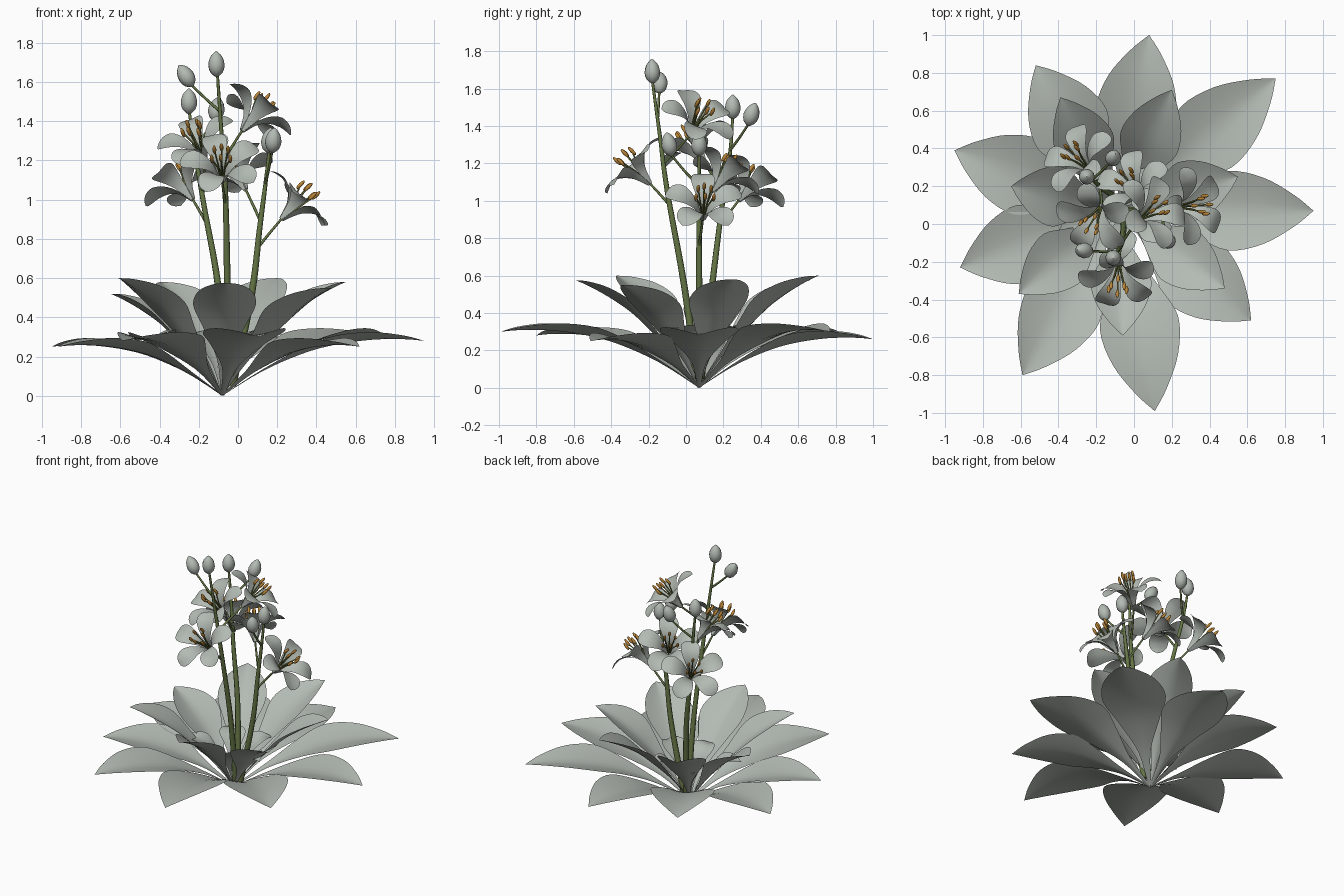
import bpy, bmesh, math
from mathutils import Vector, Matrix

if "Cube" in bpy.data.objects:
    bpy.data.objects.remove(bpy.data.objects["Cube"])

def material(name, rgb):
    m = bpy.data.materials.new(name)
    m.diffuse_color = (*rgb, 1)
    m.use_nodes = True
    m.node_tree.nodes["Principled BSDF"].inputs["Base Color"].default_value = m.diffuse_color
    return m

PALE = material("pale grey green", (0.45, 0.49, 0.45))
OLIVE = material("olive stem", (0.13, 0.18, 0.06))
FILAMENT = material("light olive filament", (0.21, 0.24, 0.07))
ORANGE = material("orange anther", (0.50, 0.24, 0.04))
BASE = Vector((-0.08, 0.07, 0))

def finish(name, bm, mat, matrix):
    me = bpy.data.meshes.new(name)
    bm.transform(matrix)
    bm.to_mesh(me)
    bm.free()
    me.materials.append(mat)
    for p in me.polygons:
        p.use_smooth = True
    ob = bpy.data.objects.new(name, me)
    bpy.context.collection.objects.link(ob)
    return ob

def smooth(points, steps):
    """Catmull-Rom samples through tuples of any length."""
    pts = [points[0]] + list(points) + [points[-1]]
    out = []
    for i in range(1, len(pts) - 2):
        for s in range(steps):
            t = s / steps
            out.append([0.5 * (2*b + (c-a)*t + (2*a-5*b+4*c-d)*t*t + (3*b-a-3*c+d)*t**3)
                        for a, b, c, d in zip(*pts[i-1:i+3])])
    return out + [list(points[-1])]

def add_sheet(bm, rows, lift, turn=0.0, cols=8):
    """Cupped blade: rows of (reach, height, half width), lift raises the edges."""
    rot = Matrix.Rotation(turn, 3, 'Z')
    grid = []
    for r, z, w in rows:
        w = max(w, 0.0005)
        us = [2 * c / cols - 1 for c in range(cols + 1)]
        grid.append([bm.verts.new(rot @ Vector((r, u*w, z + lift*w*abs(u)**1.4))) for u in us])
    for a, b in zip(grid, grid[1:]):
        for c in range(cols):
            bm.faces.new((a[c], b[c], b[c+1], a[c+1]))

def tube(name, path, radii, mat=OLIVE):
    cu = bpy.data.curves.new(name, 'CURVE')
    cu.dimensions = '3D'
    cu.bevel_depth = 1
    cu.bevel_resolution = 2
    cu.use_fill_caps = True
    sp = cu.splines.new('POLY')
    sp.points.add(len(path) - 1)
    for i, (p, co) in enumerate(zip(sp.points, path)):
        p.co = (*co, 1)
        p.radius = radii[0] + (radii[1] - radii[0]) * i / (len(path) - 1)
    cu.materials.append(mat)
    bpy.context.collection.objects.link(bpy.data.objects.new(name, cu))

def aim(pos, direction):
    """Frame whose z follows direction and whose x leans upward."""
    z = Vector(direction).normalized()
    y = z.cross(Vector((0.001, 0, 1))).normalized()
    x = y.cross(z)
    return Matrix.Translation(pos) @ Matrix((x, y, z)).transposed().to_4x4()

# Leaf rosette: three tiers, each leaf reaches to its own tip
WIDTH = [(0, .05), (.2, .19), (.4, .66), (.56, 1), (.74, .84), (.9, .40), (1, 0)]

def leaf_tier(name, tips, heights, half, lift):
    for x, y, tip_z in tips:
        d = Vector((x, y, 0)) - BASE
        rows = smooth([(t * d.length, h * tip_z, w * half)
                       for (t, w), h in zip(WIDTH, heights)], 4)
        bm = bmesh.new()
        add_sheet(bm, rows, lift)
        finish(name, bm, PALE, Matrix.Translation(BASE)
               @ Matrix.Rotation(math.atan2(d.y, d.x), 4, 'Z'))

leaf_tier("outer_leaf", [(.08, 1, .26), (.75, .77, .3), (.95, .07, .28), (.62, -.51, .25),
                         (.11, -.99, .30), (-.59, -.80, .28), (-.92, -.23, .25),
                         (-.95, .39, .25), (-.52, .84, .28)],
          (0, .45, .77, .93, 1.02, 1.03, 1), .21, .22)
leaf_tier("middle_leaf", [(-.39, .67, .58), (.20, .71, .60), (.55, .25, .58), (.48, -.34, .55),
                          (-.06, -.59, .575), (-.61, -.37, .60), (-.65, .20, .52)],
          (0, .30, .54, .71, .85, .95, 1), .16, .35)
leaf_tier("inner_leaf", [(-.08 + r * math.cos(math.radians(a)), .07 + r * math.sin(math.radians(a)), .31)
                         for a, r in ((201, .35), (273, .26), (335, .33), (57, .27), (129, .27))],
          (0, .47, .80, .97, 1.04, 1.03, 1), .085, .2)

# Three flower stems
STEMS = {
    "a": [(-.06, .08, .05), (-.10, .14, .55), (-.17, .19, .95), (-.22, .235, 1.25), (-.25, .25, 1.46)],
    "b": [(-.06, .06, .05), (-.055, -.01, .55), (-.065, -.10, 1.05), (-.085, -.14, 1.35), (-.105, -.18, 1.64)],
    "c": [(-.03, .07, .05), (.07, .07, .52), (.11, .07, .85), (.14, .07, 1.08), (.16, .07, 1.26)],
}
for pts in STEMS.values():
    tube("flower_stem", smooth(pts, 5), (.021, .007))

def branch(start, end, direction):
    s, e, d = Vector(start), Vector(end), Vector(direction).normalized()
    k = (e - s).length * .3
    tube("flower_branch", smooth([s, (s + e) / 2 - d * k * .15, e], 4), (.008, .006))

# Buds: egg shapes with a pointed top
def bud(pos, direction):
    profile = smooth([(.006, -.063), (.031, -.042), (.042, -.005), (.032, .036), (.012, .06), (.001, .068)], 2)
    bm = bmesh.new()
    n = 12
    rings = [[bm.verts.new((r * math.cos(math.tau*i/n), r * math.sin(math.tau*i/n), z))
              for i in range(n)] for r, z in profile]
    for a, b in zip(rings, rings[1:]):
        for i in range(n):
            bm.faces.new((a[i], a[(i+1) % n], b[(i+1) % n], b[i]))
    bm.faces.new(rings[0][::-1])
    finish("bud", bm, PALE, aim(pos, direction))

for pos, direction, start in [
        ((-.11, -.18, 1.69), (-.02, -.03, 1), None),
        ((-.265, -.14, 1.63), (-.5, .05, .8), (-.09, -.15, 1.45)),
        ((-.25, .25, 1.50), (0, 0, 1), None),
        ((-.11, .35, 1.46), (.15, .3, .9), (-.22, .235, 1.27)),
        ((.16, .07, 1.30), (.1, 0, 1), None),
        ((.18, -.09, 1.30), (.1, -.2, 1), (.14, .07, 1.08))]:
    bud(pos, direction)
    if start:
        d = Vector(direction).normalized()
        branch(start, Vector(pos) - d * .055, d)

# Flowers: five flared petals, filaments and anthers
PETAL = smooth([(.010, 0, .010), (.024, .045, .019), (.045, .09, .029), (.084, .130, .048),
                (.135, .150, .064), (.180, .146, .057), (.205, .136, .033), (.214, .130, 0)], 3)

def flower(pos, direction, start, phase=0.0):
    m = aim(pos, direction)
    bm = bmesh.new()
    for i in range(5):
        add_sheet(bm, PETAL, .12, math.tau * i / 5 + phase, 6)
    finish("petals", bm, PALE, m)
    anthers = bmesh.new()
    for i in range(6):
        a = math.tau * i / 6
        c, s = math.cos(a), math.sin(a)
        r = .04 if i % 2 else .055
        tip = Vector((c * r, s * r, .195 + .018 * (i % 2)))
        tube("filament", [m @ Vector((c * .006, s * .006, .02)),
                          m @ Vector((c * .02, s * .02, .11)), m @ tip], (.005, .004), FILAMENT)
        bmesh.ops.create_uvsphere(anthers, u_segments=8, v_segments=6, radius=1,
                                  matrix=Matrix.Translation(tip) @ Matrix.Diagonal((.010, .010, .029, 1)))
    finish("anthers", anthers, ORANGE, m)
    branch(start, pos, direction)

flower((-.08, -.19, 1.09), (-.03, -.7, .7), (-.065, -.09, .98), math.pi - .35)
flower((.22, .09, .90), (.7, .05, .7), (.105, .07, .76))
flower((-.23, .28, 1.0), (-.5, .5, .7), (-.155, .18, .87))
flower((.02, .02, 1.35), (.55, .35, .72), (-.075, -.12, 1.2))
flower((-.17, .10, 1.20), (-.3, -.5, .8), (-.185, .205, 1.04), math.pi)
flower((.04, .14, 1.05), (-.4, .5, .75), (.115, .07, .89))
